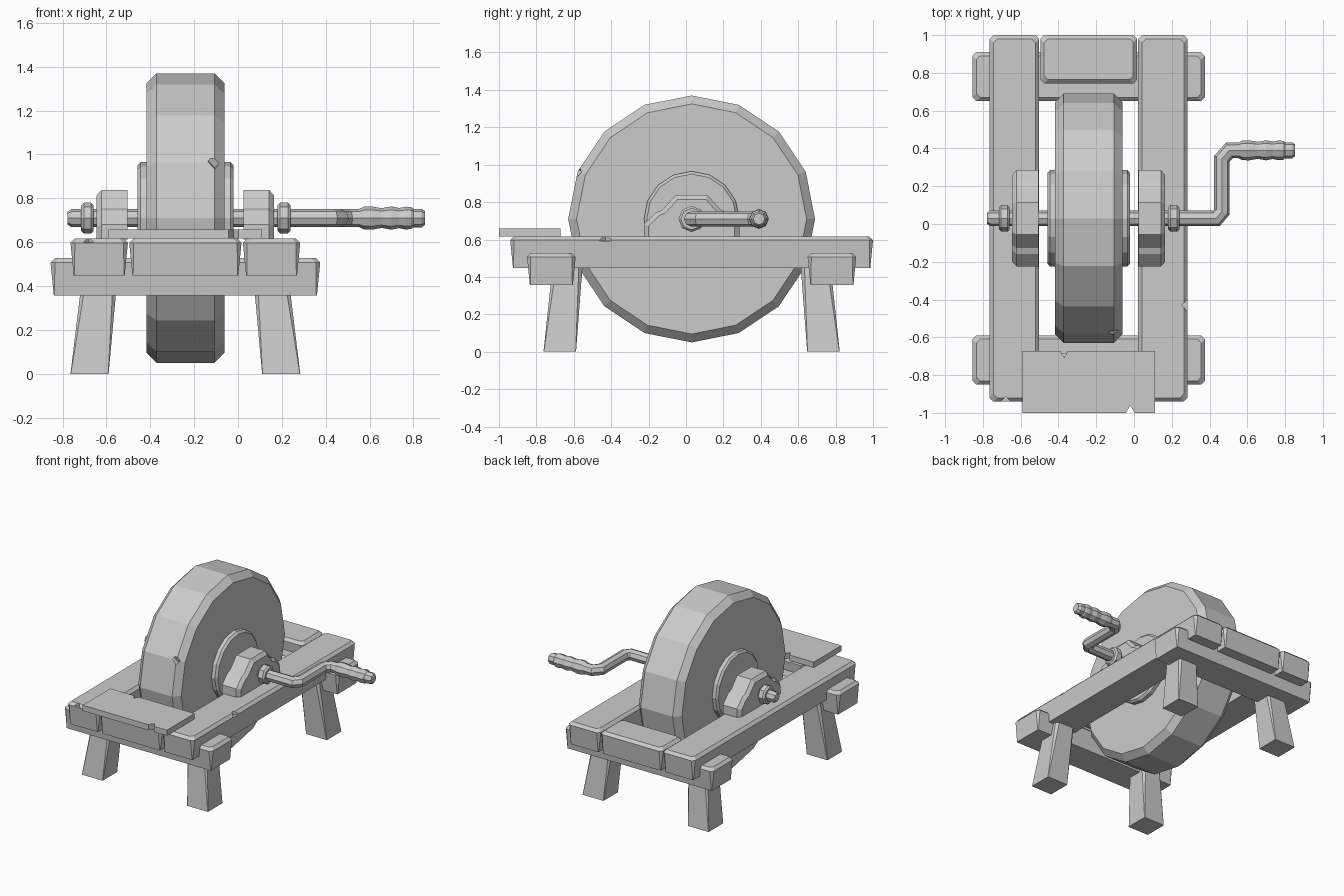
import bpy, bmesh, math
from mathutils import Vector

if "Cube" in bpy.data.objects:
    bpy.data.objects.remove(bpy.data.objects["Cube"])

CX, CY, AXLE = -0.24, 0.03, 0.71   # frame centre and axle height


def loft(name, rings):
    """Skin a list of equal-length point rings and cap both ends."""
    bm = bmesh.new()
    vs = [[bm.verts.new(p) for p in r] for r in rings]
    n = len(vs[0])
    for a, b in zip(vs, vs[1:]):
        for i in range(n):
            j = (i + 1) % n
            bm.faces.new((a[i], a[j], b[j], b[i]))
    bm.faces.new(vs[0][::-1])
    bm.faces.new(vs[-1])
    bmesh.ops.recalc_face_normals(bm, faces=bm.faces)
    me = bpy.data.meshes.new(name)
    bm.to_mesh(me)
    bm.free()
    ob = bpy.data.objects.new(name, me)
    bpy.context.collection.objects.link(ob)
    return ob


def rect(x, y, z, hx, hy, c):
    """Rectangle ring with cut corners."""
    return [(x + a, y + b, z) for a, b in (
        (hx, hy - c), (hx - c, hy), (c - hx, hy), (-hx, hy - c),
        (-hx, c - hy), (c - hx, -hy), (hx - c, -hy), (hx, c - hy))]


def beam(name, x, y, z0, z1, hx, hy, c=0.02, t=0.015):
    """Timber tapering to its underside, with chamfered top edges."""
    return loft(name, [rect(x, y, z0, hx - t, hy - t, 0.003),
                       rect(x, y, z1 - c, hx, hy, c),
                       rect(x, y, z1, hx - c, hy - c, c)])


def turned(name, profile, sides, y=CY, phase=0.0):
    """Turned shape along x from (x, radius) pairs."""
    ang = [phase + math.tau * i / sides for i in range(sides)]
    return loft(name, [[(x, y + r * math.sin(a), AXLE + r * math.cos(a)) for a in ang]
                       for x, r in profile])


def chip(ob, loc, size, rot):
    """Cut a small nick out of a part."""
    bpy.ops.mesh.primitive_cube_add(size=size, location=loc, rotation=rot)
    cutter = bpy.context.object
    cutter.hide_render = True
    m = ob.modifiers.new("chip", 'BOOLEAN')
    m.operation, m.solver, m.object = 'DIFFERENCE', 'EXACT', cutter
    bpy.context.view_layer.objects.active = ob
    bpy.ops.object.modifier_apply(modifier=m.name)
    bpy.data.objects.remove(cutter)


# Frame: long rails, end blocks, cross beams
rails = [beam(n, CX + s * 0.393, CY, 0.447, 0.617, 0.131, 0.97)
         for n, s in (("left_rail", -1), ("right_rail", 1))]
for n, s in (("front", -1), ("back", 1)):
    beam(n + "_end_block", CX, CY + s * 0.842, 0.447, 0.617, 0.256, 0.128)
    beam(n + "_cross_beam", CX, CY + s * 0.75, 0.357, 0.527, 0.615, 0.13)
    # Splayed legs
    for m, q in (("left", -1), ("right", 1)):
        loft(f"{n}_{m}_leg", [
            rect(CX + q * 0.437, CY + s * 0.705, 0, 0.087, 0.087, 0.002),
            rect(CX + q * 0.388, CY + s * 0.663, 0.46, 0.08, 0.08, 0.02)])

chip(rails[0], (-0.68, -0.945, 0.62), 0.045, (0, 0, math.pi / 4))
chip(rails[1], (0.29, -0.43, 0.62), 0.055, (0, 0, math.pi / 4))

# Seat plank with two nicks in its edges
outline = [(-0.59, -1), (-0.043, -1), (-0.02, -0.96), (0.003, -1), (0.11, -1),
           (0.11, -0.672), (-0.35, -0.672), (-0.37, -0.708), (-0.39, -0.672), (-0.59, -0.672)]
loft("front_plank", [[(x, y, z) for x, y in outline] for z in (0.616, 0.658)])

# Grinding wheel and hub
wheel = turned("grinding_wheel", [(-0.417, 0.615), (-0.372, 0.66), (-0.107, 0.66), (-0.062, 0.615)], 16)
chip(wheel, (-0.105, CY - 0.615, AXLE + 0.255), 0.045, (0.4, 0.75, 0.3))
turned("wheel_hub", [(-0.458, 0.24), (-0.445, 0.255), (-0.035, 0.255), (-0.02, 0.24)], 16)

# Bearing blocks, chamfered on the outer side
half = [(0.255, 0.612), (0.255, 0.68), (0.19, 0.745), (0.157, 0.757), (0.085, 0.838)]
prof = half + [(-y, z) for y, z in reversed(half)]
for n, s in (("left", -1), ("right", 1)):
    rings = []
    for d, k in ((0.265, 0), (0.382, 0), (0.405, 0.025)):
        rings.append([(CX + s * d, CY + y * (1 - k / 0.25), z - k * (z - 0.612) / 0.226)
                      for y, z in prof])
    loft(n + "_bearing_block", rings)
    # Axle nuts
    a, b = (-0.715, -0.658) if s < 0 else (0.18, 0.24)
    turned(n + "_axle_nut", [(a, 0.058), (a + 0.012, 0.07), (b - 0.012, 0.07), (b, 0.058)], 8)

# Axle and crank arm: octagonal bar swept along a bent path
path = [(-0.777, CY), (-0.76, CY), (0.435, CY), (0.465, 0.065), (0.465, 0.345),
        (0.505, 0.39), (0.60, 0.39)]
path = [Vector(p) for p in path]
rings = []
for i, p in enumerate(path):
    t0 = (p - path[i - 1]).normalized() if i else Vector((1, 0))
    t1 = (path[i + 1] - p).normalized() if i < len(path) - 1 else t0
    t = (t0 + t1).normalized()
    r, k = (0.03 if i == 0 else 0.041), 1 / t.dot(t1)
    rings.append([(p.x - t.y * r * k * math.sin(a), p.y + t.x * r * k * math.sin(a),
                   AXLE + r * math.cos(a)) for a in (math.tau * j / 8 for j in range(8))])
loft("axle_and_crank", rings)

# Wavy hand grip with end stub
turned("crank_grip", [(0.545, 0.038), (0.575, 0.052), (0.61, 0.053), (0.655, 0.045), (0.70, 0.053),
                      (0.735, 0.046), (0.765, 0.052), (0.79, 0.05), (0.80, 0.042), (0.838, 0.042),
                      (0.853, 0.031)], 8, y=0.39)
